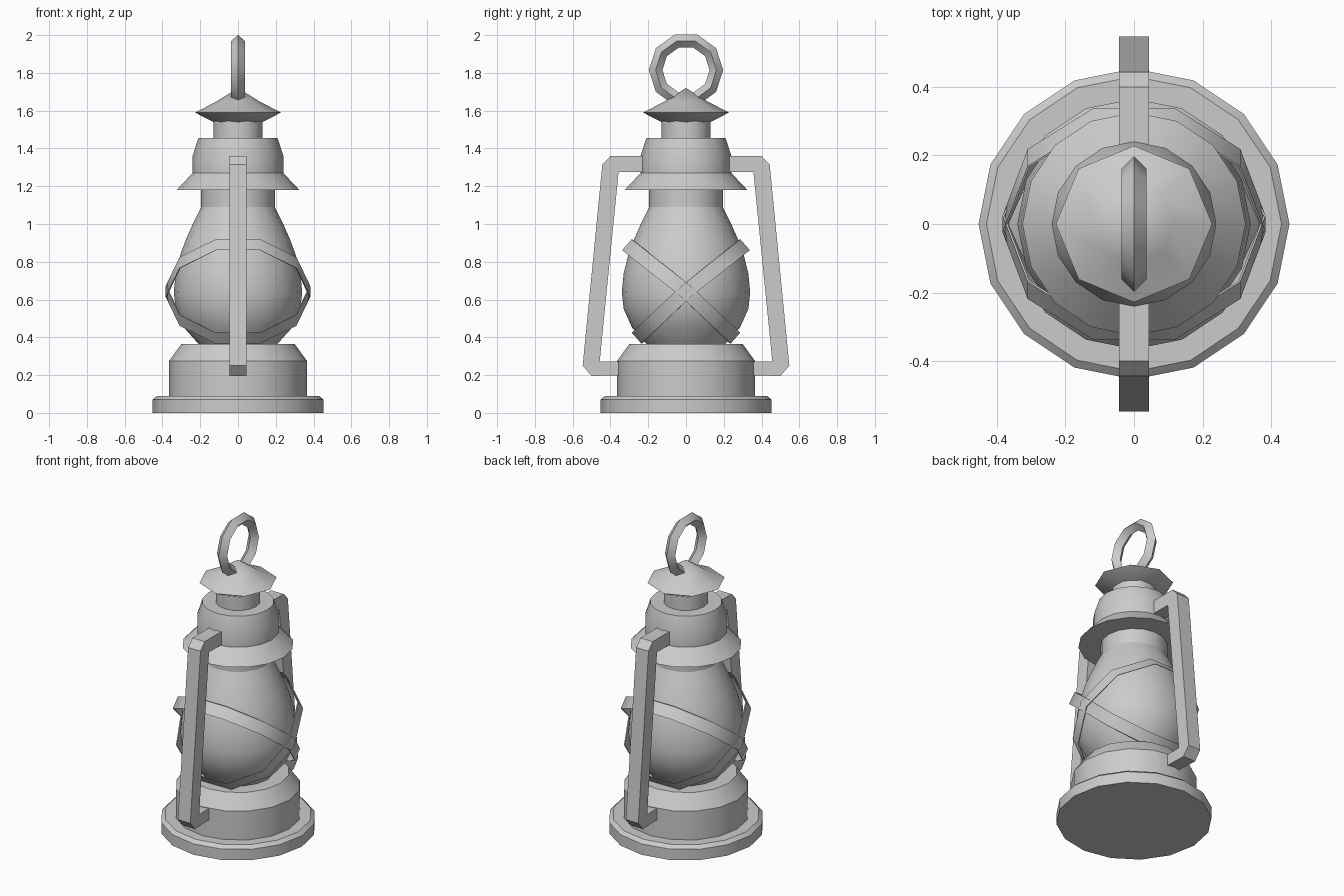
import bpy, bmesh, math
from mathutils import Vector

cube = bpy.data.objects.get("Cube")
if cube:
    bpy.data.objects.remove(cube, do_unlink=True)

# One grey metal for the whole lantern
GREY = (0.6, 0.6, 0.6, 1)
mat = bpy.data.materials.new("plain grey")
mat.use_nodes = True
mat.diffuse_color = GREY
mat.node_tree.nodes["Principled BSDF"].inputs["Base Color"].default_value = GREY


def finish(name, bm, angle=30):
    """Turn a bmesh into a named, shaded object."""
    bmesh.ops.recalc_face_normals(bm, faces=bm.faces)
    mesh = bpy.data.meshes.new(name)
    bm.to_mesh(mesh)
    bm.free()
    mesh.materials.append(mat)
    obj = bpy.data.objects.new(name, mesh)
    bpy.context.collection.objects.link(obj)
    bpy.ops.object.select_all(action='DESELECT')
    obj.select_set(True)
    bpy.context.view_layer.objects.active = obj
    bpy.ops.object.shade_smooth_by_angle(angle=math.radians(angle))
    return obj


def bridge(bm, rings, closed=False):
    """Join successive rings of vertices with quads."""
    following = rings[1:] + rings[:1] if closed else rings[1:]
    for a, b in zip(rings, following):
        n = len(a)
        for i in range(n):
            j = (i + 1) % n
            bm.faces.new((a[i], a[j], b[j], b[i]))


def lathe(name, profile, sides=16, angle=30):
    """Revolve (radius, height) points around z and cap both ends."""
    bm = bmesh.new()
    rings = []
    for r, z in profile:
        turns = [math.tau * i / sides for i in range(sides)]
        rings.append([bm.verts.new((r * math.cos(t), r * math.sin(t), z)) for t in turns])
    bridge(bm, rings)
    bm.faces.new(rings[0])
    bm.faces.new(rings[-1])
    bmesh.ops.remove_doubles(bm, verts=bm.verts, dist=1e-5)
    return finish(name, bm, angle)


# Base, globe and chimney
lathe("base_plate", [(.453, 0), (.453, .07), (.43, .09)])
lathe("fuel_tank", [(.365, .08), (.365, .275), (.3, .365)])
lathe("glass_globe", [(.2, .355), (.285, .45), (.33, .55), (.34, .64), (.33, .74),
                      (.305, .84), (.275, .92), (.235, 1.01), (.195, 1.09)], angle=40)
lathe("globe_neck", [(.195, 1.09), (.195, 1.19)])
lathe("flared_collar", [(.325, 1.18), (.24, 1.27), (.24, 1.36), (.21, 1.455)])
lathe("chimney_neck", [(.13, 1.45), (.13, 1.55)])
lathe("chimney_cap", [(.13, 1.54), (.228, 1.59), (.115, 1.648), (0, 1.72)], sides=8)

# Hanging ring with a diamond cross-section
bm = bmesh.new()
rings = []
for i in range(10):
    t = math.tau * i / 10
    out = Vector((0, math.cos(t), math.sin(t)))
    mid = Vector((0, 0, 1.815)) + out * .161
    side = Vector((.036, 0, 0))
    rings.append([bm.verts.new(mid + d) for d in (out * .036, side, out * -.036, -side)])
bridge(bm, rings, closed=True)
finish("hanging_ring", bm)


# Two crossed guard straps around the globe
def strap(name, sign):
    bm = bmesh.new()
    rings = []
    tilt = math.radians(41)
    half = Vector((0, -sign * math.sin(tilt), math.cos(tilt))) * .038
    for i in range(10):
        t = math.tau * i / 10
        s = math.sin(t) / math.cos(math.pi / 10)
        reach = .313 if s > 0 else .262
        outer = Vector((.383 * math.cos(t), sign * reach * s, .643 + .247 * s))
        inner = Vector((outer.x * .985, outer.y * .985, outer.z))
        rings.append([bm.verts.new(p) for p in
                      (outer - half, outer + half, inner + half, inner - half)])
    bridge(bm, rings, closed=True)
    finish(name, bm, 40)


strap("guard_strap_rising_back", 1)
strap("guard_strap_rising_front", -1)


# Side tubes, front and back, extruded from one outline
def frame(name, sign):
    outline = [(.2, 1.36), (.4, 1.36), (.443, 1.315), (.547, .25), (.5, .195), (.34, .2),
               (.34, .272), (.457, .272), (.357, 1.275), (.2, 1.275)]
    bm = bmesh.new()
    a, b = [[bm.verts.new((x, sign * y, z)) for y, z in outline] for x in (-.044, .044)]
    bridge(bm, [a, b])
    bm.faces.new(a)
    bm.faces.new(b)
    finish(name, bm)


frame("front_frame_bar", -1)
frame("back_frame_bar", 1)
